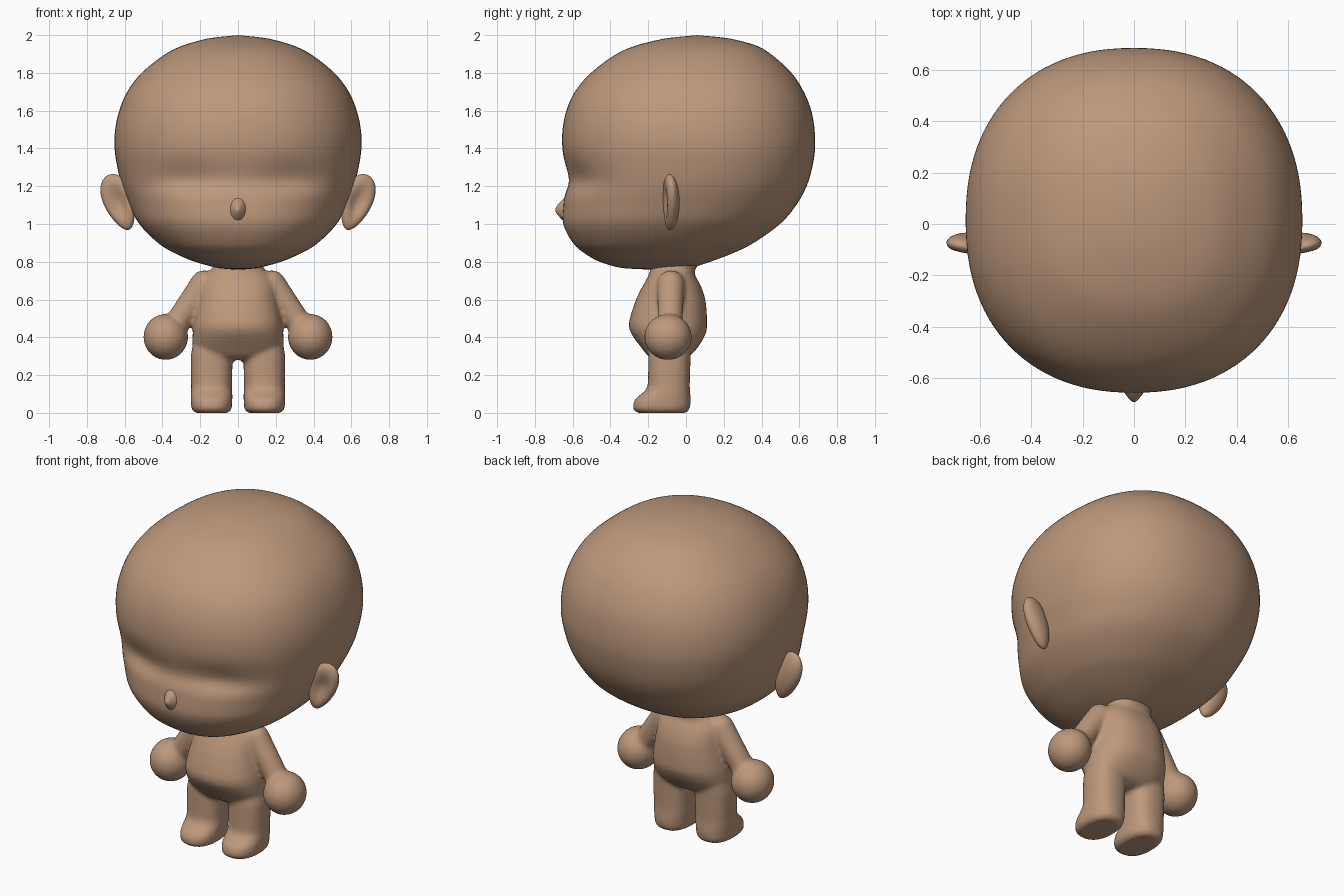
import bpy, bmesh
from math import cos, sin, pi, exp, copysign
from mathutils import Vector, Matrix

cube = bpy.data.objects.get("Cube")
if cube:
    bpy.data.objects.remove(cube)

# One skin colour
skin = bpy.data.materials.new("warm tan skin")
color = (0.51, 0.315, 0.2, 1)
skin.diffuse_color = color
skin.use_nodes = True
bsdf = skin.node_tree.nodes["Principled BSDF"]
bsdf.inputs["Base Color"].default_value = color
bsdf.inputs["Roughness"].default_value = 0.8


def finish(bm, name):
    bmesh.ops.recalc_face_normals(bm, faces=bm.faces)
    for f in bm.faces:
        f.smooth = True
    mesh = bpy.data.meshes.new(name)
    bm.to_mesh(mesh)
    bm.free()
    mesh.materials.append(skin)
    obj = bpy.data.objects.new(name, mesh)
    bpy.context.collection.objects.link(obj)
    return obj


def spline(rows, cuts):
    """Catmull-Rom interpolation of profile rows."""
    p = [Vector(r) for r in rows]
    out = []
    for i in range(len(p) - 1):
        a, b, c, d = p[max(i - 1, 0)], p[i], p[i + 1], p[min(i + 2, len(p) - 1)]
        for k in range(cuts):
            t = k / cuts
            out.append(b + (c - a) * (t / 2) + (a * 2 - b * 5 + c * 4 - d) * (t * t / 2)
                       + (b * 3 - a - c * 3 + d) * (t ** 3 / 2))
    return out + [p[-1]]


def loft(bm, rows, cx=0, power=2.0, segs=40, cuts=2, ends=(0, 0)):
    """Stack superellipse rings from rows of (z, half width, front y, back y)."""
    def soft(v):
        return copysign(abs(v) ** (2 / power), v)
    rings = []
    for z, w, front, back in spline(rows, cuts):
        mid, depth = (front + back) / 2, (back - front) / 2
        rings.append([bm.verts.new((cx + w * soft(cos(2 * pi * i / segs)),
                                    mid + depth * soft(sin(2 * pi * i / segs)), z))
                      for i in range(segs)])
    for lo, hi in zip(rings, rings[1:]):
        for i in range(segs):
            j = (i + 1) % segs
            bm.faces.new((lo[i], lo[j], hi[j], hi[i]))
    for ring, rise in ((rings[0], ends[0]), (rings[-1], ends[1])):
        tip = sum((v.co for v in ring), Vector()) / segs + Vector((0, 0, rise))
        tip = bm.verts.new(tip)
        for i in range(segs):
            bm.faces.new((ring[i], ring[(i + 1) % segs], tip))


def ball(bm, center, radii):
    mat = Matrix.Translation(center) @ Matrix.Diagonal((*radii, 1))
    return bmesh.ops.create_uvsphere(bm, u_segments=32, v_segments=20, radius=1, matrix=mat)["verts"]


def rod(bm, a, b, ra, rb):
    a, b = Vector(a), Vector(b)
    turn = (b - a).to_track_quat('Z', 'Y').to_matrix().to_4x4()
    bmesh.ops.create_cone(bm, cap_ends=True, segments=32, radius1=ra, radius2=rb,
                          depth=(b - a).length, matrix=Matrix.Translation((a + b) / 2) @ turn)
    ball(bm, a, (ra, ra, ra))


# Head: big rounded skull with a shallow eye hollow and soft cheeks
bm = bmesh.new()
loft(bm, [
    (0.765, 0.1, -0.34, 0.02), (0.8, 0.23, -0.46, 0.13), (0.85, 0.345, -0.545, 0.26),
    (0.9, 0.425, -0.6, 0.36), (1.0, 0.525, -0.652, 0.5), (1.1, 0.575, -0.65, 0.585),
    (1.2, 0.615, -0.645, 0.64), (1.3, 0.64, -0.65, 0.67), (1.4, 0.655, -0.657, 0.685),
    (1.5, 0.652, -0.655, 0.682), (1.6, 0.63, -0.635, 0.665), (1.7, 0.588, -0.59, 0.625),
    (1.8, 0.512, -0.505, 0.56), (1.9, 0.385, -0.37, 0.45), (1.95, 0.28, -0.25, 0.36),
    (1.985, 0.15, -0.1, 0.22),
], power=2.25, segs=56, cuts=3, ends=(-0.008, 0.016))
for v in bm.verts:
    if v.co.y < 0:
        x, z = abs(v.co.x), v.co.z - 1.225
        across = exp(-((x - 0.27) / 0.2) ** 2) + 0.35 * exp(-(x / 0.12) ** 2)
        v.co.y += 0.048 * across * exp(-(z / (0.1 if z > 0 else 0.05)) ** 2)
head = finish(bm, "head")
head.modifiers.new("smooth surface", 'SUBSURF').levels = 1

# Nose: small pointed button
bm = bmesh.new()
for v in ball(bm, (0, 0, 0), (0.05, 0.06, 0.07)):
    taper = 1 + min(v.co.y, 0) * 8
    v.co.x *= taper
    v.co.z *= taper
bmesh.ops.translate(bm, verts=bm.verts, vec=(0, -0.632, 1.075))
finish(bm, "nose")

# Ears: tilted ovals, wider at the top, cupped on the front
for side, name in ((1, "left_ear"), (-1, "right_ear")):
    bm = bmesh.new()
    for v in ball(bm, (0, 0, 0), (0.08, 0.05, 0.155)):
        r = (v.co.x / 0.08) ** 2 + (v.co.z / 0.155) ** 2
        if v.co.y < 0:
            v.co.y += 0.045 * exp(-r * 3)
        v.co.x *= 1 + v.co.z * 1.5
    place = (Matrix.Translation((0.63, -0.085, 1.115)) @ Matrix.Rotation(0.35, 4, 'Y')
             @ Matrix.Rotation(0.2, 4, 'Z'))
    bmesh.ops.transform(bm, matrix=Matrix.Diagonal((side, 1, 1, 1)) @ place, verts=bm.verts)
    finish(bm, name)

# Body: torso, arms, hands, legs and feet fused into one soft skin
bm = bmesh.new()
loft(bm, [
    (0.28, 0.12, -0.16, -0.02), (0.3, 0.2, -0.2, 0.02), (0.35, 0.238, -0.24, 0.065),
    (0.42, 0.24, -0.29, 0.105), (0.48, 0.235, -0.302, 0.112), (0.6, 0.212, -0.265, 0.103),
    (0.68, 0.2, -0.225, 0.075), (0.735, 0.17, -0.195, 0.045), (0.77, 0.13, -0.19, 0.055),
    (0.82, 0.14, -0.2, 0.09),
], power=2.3)
for side in (1, -1):
    loft(bm, [
        (0, 0.085, -0.255, 0), (0.02, 0.106, -0.28, 0.02), (0.07, 0.11, -0.272, 0.025),
        (0.11, 0.11, -0.225, 0.022), (0.15, 0.108, -0.202, 0.02),
        (0.3, 0.11, -0.2, 0.025), (0.4, 0.09, -0.19, 0.03),
    ], cx=side * 0.14, power=2.4)
    rod(bm, (side * 0.18, -0.08, 0.683), (side * 0.34, -0.085, 0.45), 0.072, 0.065)
    ball(bm, (side * 0.383, -0.095, 0.402), (0.118, 0.126, 0.122))
body = finish(bm, "body")
remesh = body.modifiers.new("fuse", 'REMESH')
remesh.mode = 'VOXEL'
remesh.voxel_size = 0.012
remesh.use_smooth_shade = True
relax = body.modifiers.new("relax", 'SMOOTH')
relax.factor = 0.5
relax.iterations = 6
